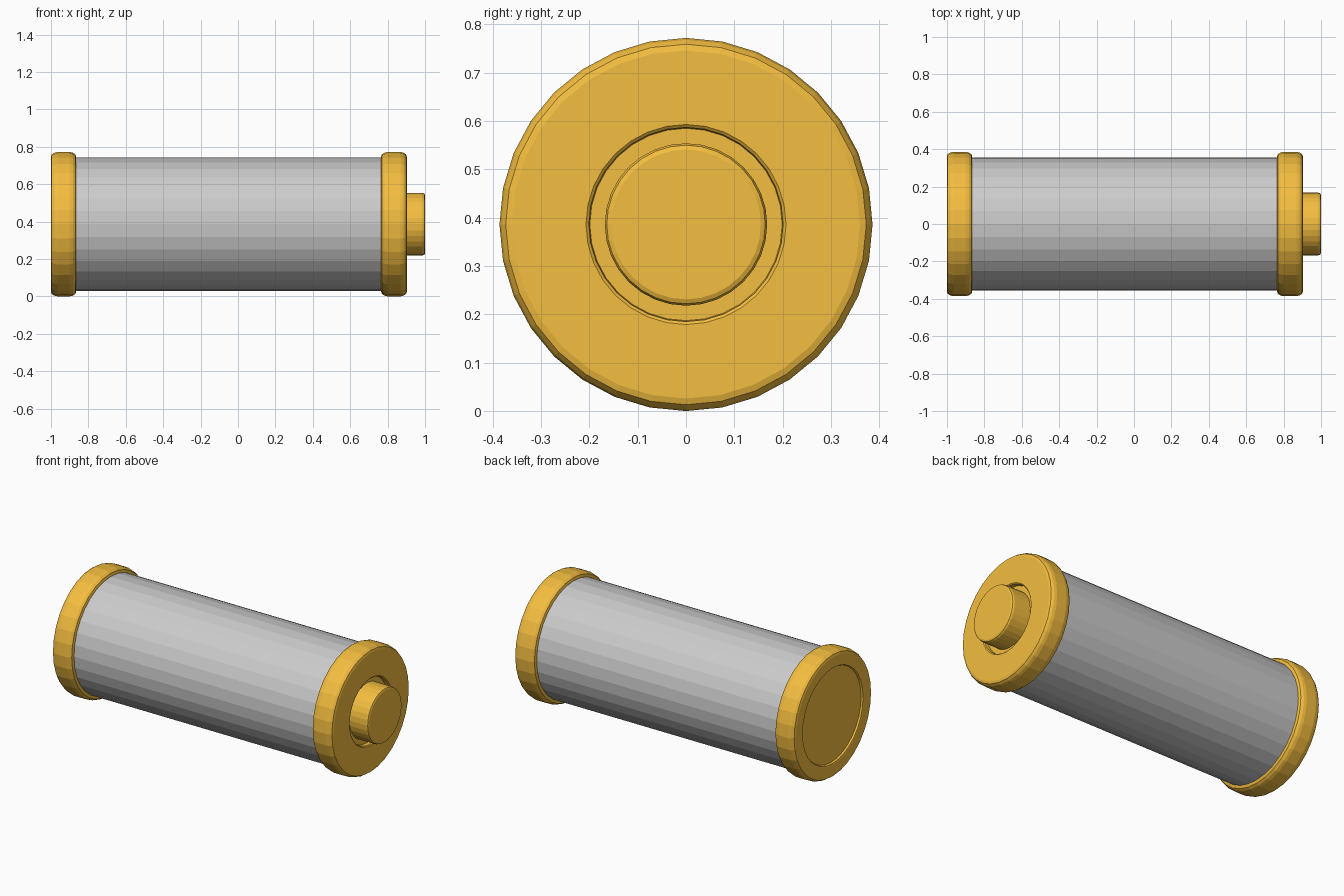
import bpy, bmesh, math

if "Cube" in bpy.data.objects:
    bpy.data.objects.remove(bpy.data.objects["Cube"])

SIDES = 32
R = 0.386          # cap radius, also the axis height

orange = bpy.data.materials.new("orange")
orange.diffuse_color = (0.9, 0.51, 0.05, 1)
orange.use_nodes = True
orange.node_tree.nodes["Principled BSDF"].inputs["Base Color"].default_value = orange.diffuse_color


def lathe(name, profile, mat=None):
    """Spin (x, radius) points around the long axis; radius 0 closes an end."""
    bm = bmesh.new()
    rings = []
    for x, r in profile:
        if r == 0:
            rings.append([bm.verts.new((x, 0, R))])
            continue
        rings.append([bm.verts.new((x, r * math.sin(2 * math.pi * i / SIDES),
                                    R + r * math.cos(2 * math.pi * i / SIDES)))
                      for i in range(SIDES)])
    for a, b in zip(rings, rings[1:]):
        for i in range(SIDES):
            j = (i + 1) % SIDES
            if len(a) == 1:
                bm.faces.new((a[0], b[j], b[i]))
            elif len(b) == 1:
                bm.faces.new((a[i], a[j], b[0]))
            else:
                bm.faces.new((a[i], a[j], b[j], b[i]))
    bmesh.ops.recalc_face_normals(bm, faces=bm.faces)
    bmesh.ops.dissolve_limit(bm, angle_limit=0.01, verts=bm.verts, edges=bm.edges)
    mesh = bpy.data.meshes.new(name)
    bm.to_mesh(mesh)
    bm.free()
    obj = bpy.data.objects.new(name, mesh)
    bpy.context.collection.objects.link(obj)
    if mat:
        mesh.materials.append(mat)
    return obj


def rim(x0, x1):
    """Rounded outer edge shared by both end caps."""
    return [(x0, 0.36), (x0 + 0.004, 0.373), (x0 + 0.018, 0.382), (x0 + 0.035, R),
            (x1 - 0.035, R), (x1 - 0.018, 0.382), (x1 - 0.004, 0.373), (x1, 0.36)]


# Grey tube
lathe("body", [(-0.88, 0), (-0.88, 0.356), (0.78, 0.356), (0.78, 0)])

# Flat end cap with a shallow recessed disc
lathe("negative_cap", [(-0.988, 0), (-0.988, 0.288), (-0.998, 0.293), (-1.0, 0.3)]
      + rim(-1.0, -0.865) + [(-0.865, 0)], orange)

# Contact end cap with a round well and the raised contact inside it
lathe("positive_cap", [(0.765, 0)] + rim(0.765, 0.903)
      + [(0.903, 0.207), (0.898, 0.201), (0.875, 0.199), (0.875, 0.168),
         (0.985, 0.168), (0.996, 0.164), (1.0, 0.155), (1.0, 0)], orange)
